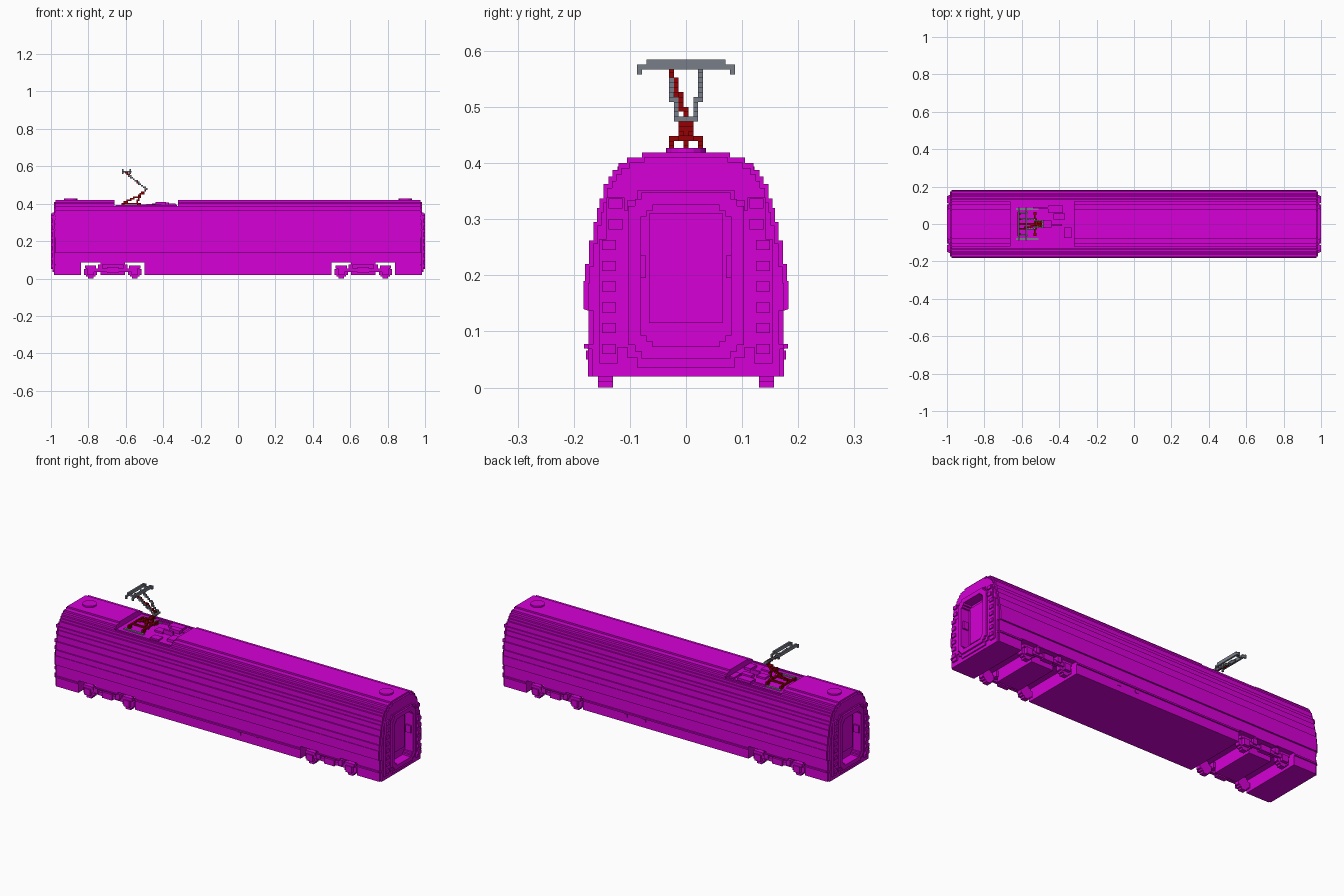
import bpy, bmesh, math
from mathutils import Vector

cube = bpy.data.objects.get("Cube")
if cube:
    bpy.data.objects.remove(cube)


def material(name, rgb):
    m = bpy.data.materials.new(name)
    m.use_nodes = True
    m.diffuse_color = (*rgb, 1)
    m.node_tree.nodes["Principled BSDF"].inputs["Base Color"].default_value = (*rgb, 1)
    return m


MAGENTA = material("magenta", (0.67, 0.0, 0.67))
GREY = material("steel grey", (0.19, 0.21, 0.25))
RED = material("dark red", (0.31, 0.0, 0.001))
V = 0.0087  # size of one small block


def finish(name, bm, mat):
    bmesh.ops.recalc_face_normals(bm, faces=bm.faces)
    me = bpy.data.meshes.new(name)
    bm.to_mesh(me)
    bm.free()
    me.materials.append(mat)
    ob = bpy.data.objects.new(name, me)
    bpy.context.collection.objects.link(ob)
    return ob


def add_box(bm, lo, hi):
    vs = bmesh.ops.create_cube(bm, size=1)["verts"]
    for v in vs:
        v.co = Vector([(a + b) / 2 + c * (b - a) for a, b, c in zip(lo, hi, v.co)])


def boxes(name, spans, mat=MAGENTA):
    """Boxes given as (x0, x1, y0, y1, z0, z1)."""
    bm = bmesh.new()
    for s in spans:
        add_box(bm, s[0::2], s[1::2])
    return finish(name, bm, mat)


def loft(name, rings, mat=MAGENTA):
    """Joins equal-length rings of points and caps both ends."""
    bm = bmesh.new()
    rows = [[bm.verts.new(p) for p in r] for r in rings]
    n = len(rows[0])
    for a, b in zip(rows, rows[1:]):
        for i in range(n):
            j = (i + 1) % n
            bm.faces.new((a[i], a[j], b[j], b[i]))
    bm.faces.new(rows[0])
    bm.faces.new(rows[-1])
    return finish(name, bm, mat)


def stepped(hw, z0, z1, s):
    """Block-cornered rounded rectangle, half width hw, corner step s."""
    c = [(hw, 2 * s), (hw - s, 2 * s), (hw - s, s), (hw - 2 * s, s), (hw - 2 * s, 0)]
    right = [(u, z0 + d) for u, d in reversed(c)] + [(u, z1 - d) for u, d in c]
    return right + [(-u, z) for u, z in reversed(right)]


def prism_x(name, pts, x0, x1):
    return loft(name, [[(x, u, z) for u, z in pts] for x in (x0, x1)])


def cut(targets, cutter):
    """Subtracts the cutter from each target, then removes the cutter."""
    for target in targets:
        m = target.modifiers.new("cut", "BOOLEAN")
        m.operation, m.solver, m.object = "DIFFERENCE", "EXACT", cutter
        bpy.context.view_layer.update()
        deps = bpy.context.evaluated_depsgraph_get()
        me = bpy.data.meshes.new_from_object(target.evaluated_get(deps))
        target.modifiers.clear()
        target.data = me
    bpy.data.objects.remove(cutter)


# Body shell: stepped cross-section as (top of band, half width)
bands = [(0.07, 0.175), (0.078, 0.182), (0.14, 0.174), (0.19, 0.183), (0.22, 0.18),
         (0.262, 0.173), (0.295, 0.165), (0.32, 0.159), (0.337, 0.154), (0.363, 0.147),
         (0.376, 0.138), (0.388, 0.131), (0.40, 0.12), (0.41, 0.105), (0.419, 0.078)]
side, z = [], 0.02
for top, hw in bands:
    side += [(hw, z), (hw, top)]
    z = top
outline = side + [(-u, w) for u, w in reversed(side)]


def ring(x, k):
    return [(x, u * k, 0.02 + (w - 0.02) * (1 - (1 - k) * 0.5)) for u, w in outline]


body = loft("body_shell", [ring(-0.984, 0.955), ring(-0.975, 0.955), ring(-0.975, 1),
                           ring(0.975, 1), ring(0.975, 0.955), ring(0.984, 0.955)])

# Roof well for the current collector
cut([body], boxes("well_cutter", [(-0.66, -0.32, -0.3, 0.3, 0.388, 0.6)]))

# Wheel slots across the underside and side pockets for the bogie frames
for c in (-0.67, 0.67):
    for d in (-0.118, 0.118):
        x = c + d
        cut([body], boxes("slot_cutter", [(x - 0.052, x + 0.052, -0.3, 0.3, -0.1, 0.086)]))
    for y0, y1 in ((-0.3, -0.125), (0.125, 0.3)):
        cut([body], boxes("pocket_cutter", [(c - 0.08, c + 0.08, y0, y1, -0.1, 0.074)]))

# End gangways: two-layer frame, recessed doorway, corrugated dampers
for s, label in ((-1, "left"), (1, "right")):
    outer = prism_x(f"{label}_gangway_outer_frame", stepped(0.122, 0.035, 0.352, 0.018),
                    s * 0.98, s * 0.991)
    inner = prism_x(f"{label}_gangway_inner_frame", stepped(0.103, 0.052, 0.348, 0.012),
                    s * 0.982, s * 1.0)
    cut((body, outer, inner), prism_x("doorway_cutter", stepped(0.08, 0.073, 0.325, 0.01),
                                      s * 0.95, s * 1.05))
    x0, x1 = sorted((s * 0.945, s * 0.957))
    boxes(f"{label}_door_panel", [(x0, x1, -0.066, 0.066, 0.115, 0.31)])
    grips, dampers = [], []
    for t in (-1, 1):
        y0, y1 = sorted((t * 0.071, t * 0.081))
        a, b = sorted((s * 0.96, s * 0.99))
        grips.append((a, b, y0, y1, 0.195, 0.235))
        for i in range(8):
            zc = 0.06 + i * 0.037
            a, b = sorted((s * 0.97, s * 1.0))
            shift = -0.012 if i > 5 else 0
            y0, y1 = sorted((t * (0.125 + shift), t * (0.15 + shift)))
            dampers.append((a, b, y0, y1, zc, zc + 0.018))
            a, b = sorted((s * 0.965, s * 0.993))
            y0, y1 = sorted((t * (0.122 + shift), t * (0.154 + shift)))
            dampers.append((a, b, y0, y1, zc - 0.017, zc + 0.02))
    boxes(f"{label}_door_grips", grips)
    boxes(f"{label}_corner_dampers", dampers)

# Roof vents: shallow round caps
for s, label in ((-1, "left"), (1, "right")):
    vent = [(s * 0.895 + 0.036 * math.cos(i * math.pi / 8), 0.036 * math.sin(i * math.pi / 8))
            for i in range(16)]
    loft(f"{label}_roof_vent", [[(x, y, h) for x, y in vent] for h in (0.415, 0.427)])

# Bogies: wheels, axle boxes and side frames on both sides
for c, label in ((-0.67, "left"), (0.67, "right")):
    frame = []
    for s in (-1, 1):
        def part(x0, x1, y0, y1, z0, z1):
            a, b = sorted((s * y0, s * y1))
            frame.append((c + x0, c + x1, a, b, z0, z1))
        part(-0.1, 0.1, 0.15, 0.166, 0.036, 0.054)
        part(-0.03, 0.03, 0.145, 0.172, 0.03, 0.062)
        for d in (-1, 1):
            x = d * 0.118
            part(x - 0.018, x + 0.018, 0.15, 0.174, 0.02, 0.055)
            part(x - 0.03, x + 0.03, 0.148, 0.168, 0.054, 0.07)
            part(d * 0.066 - 0.012, d * 0.066 + 0.012, 0.12, 0.174, 0.045, 0.076)
            disc = stepped(0.035, 0, 0.07, 0.01)
            loft(f"{label}_wheel", [[(c + x + u, y, w) for u, w in disc]
                                    for y in (s * 0.13, s * 0.157)])
    boxes(f"{label}_bogie_frame", frame)

# Small lugs low on the sides
boxes("side_lugs", [(x - 0.01, x + 0.01, -0.178, 0.178, 0.05, 0.066) for x in (0.13, 0.24)])

# Equipment in the roof well
boxes("roof_equipment", [
    (-0.375, -0.335, -0.075, -0.02, 0.38, 0.402), (-0.46, -0.38, 0.06, 0.1, 0.38, 0.4),
    (-0.43, -0.37, 0.025, 0.055, 0.38, 0.406), (-0.36, -0.33, 0.04, 0.1, 0.38, 0.396),
    (-0.49, -0.44, -0.02, 0.02, 0.38, 0.398), (-0.44, -0.385, -0.012, 0.0, 0.38, 0.41),
    (-0.54, -0.46, 0.08, 0.09, 0.38, 0.397), (-0.46, -0.41, -0.1, -0.06, 0.38, 0.396),
    (-0.655, -0.325, -0.122, -0.112, 0.38, 0.394), (-0.655, -0.325, 0.112, 0.122, 0.38, 0.394)])


def block_lines(name, lines, mat):
    """Rods made of small blocks snapped to a grid."""
    cells = set()
    for a, b in lines:
        a, b = Vector(a), Vector(b)
        n = max(1, math.ceil((b - a).length / V * 1.5))
        for i in range(n + 1):
            cells.add(tuple(round(q / V) for q in a.lerp(b, i / n)))
    bm = bmesh.new()
    for q in cells:
        add_box(bm, [(k - 0.5) * V for k in q], [(k + 0.5) * V for k in q])
    return finish(name, bm, mat)


# Current collector: red base, lower arm and control rod
lower = [((-0.53, -0.026, 0.443), (-0.53, 0.026, 0.443)),
         ((-0.61, 0, 0.405), (-0.505, 0, 0.455)),
         ((-0.495, 0, 0.48), (-0.60, -0.026, 0.565))]
for y in (-0.0087, 0, 0.0087):
    lower.append(((-0.53, y, 0.443), (-0.498, y, 0.468)))
for y in (-0.03, 0.03):
    lower += [((-0.62, y, 0.402), (-0.52, y, 0.402)), ((-0.545, y, 0.402), (-0.525, y, 0.436))]
for x in (-0.615, -0.53):
    lower.append(((x, -0.06, 0.402), (x, 0.06, 0.402)))
block_lines("collector_lower_arm", lower, RED)

# Grey forked upper arm and double contact head
upper = [((-0.487, -0.016, 0.48), (-0.487, 0.016, 0.48))]
head = []
for s in (-1, 1):
    upper += [((-0.495, s * 0.015, 0.48), (-0.535, s * 0.022, 0.515)),
              ((-0.535, s * 0.022, 0.515), (-0.60, s * 0.03, 0.563))]
    y0, y1 = sorted((s * 0.056, s * 0.065))
    head.append((-0.62, -0.57, y0, y1, 0.567, 0.576))
    y0, y1 = sorted((s * 0.078, s * 0.087))
    head += [(x, x + V, y0, y1, 0.558, 0.57) for x in (-0.62, -0.58)]
for x in (-0.62, -0.58):
    head += [(x, x + V, -0.087, 0.087, 0.567, 0.576), (x, x + V, -0.07, 0.07, 0.575, 0.585)]
block_lines("collector_upper_arm", upper, GREY)
boxes("collector_head", head, GREY)
boxes("collector_insulators", [(x - 0.008, x + 0.008, y - 0.008, y + 0.008, 0.38, 0.4)
                               for x in (-0.615, -0.53) for y in (-0.055, 0.055)], RED)
boxes("collector_base_plates", [(-0.63, -0.51, y - 0.006, y + 0.006, 0.385, 0.394)
                                for y in (-0.08, 0.08)], GREY)
